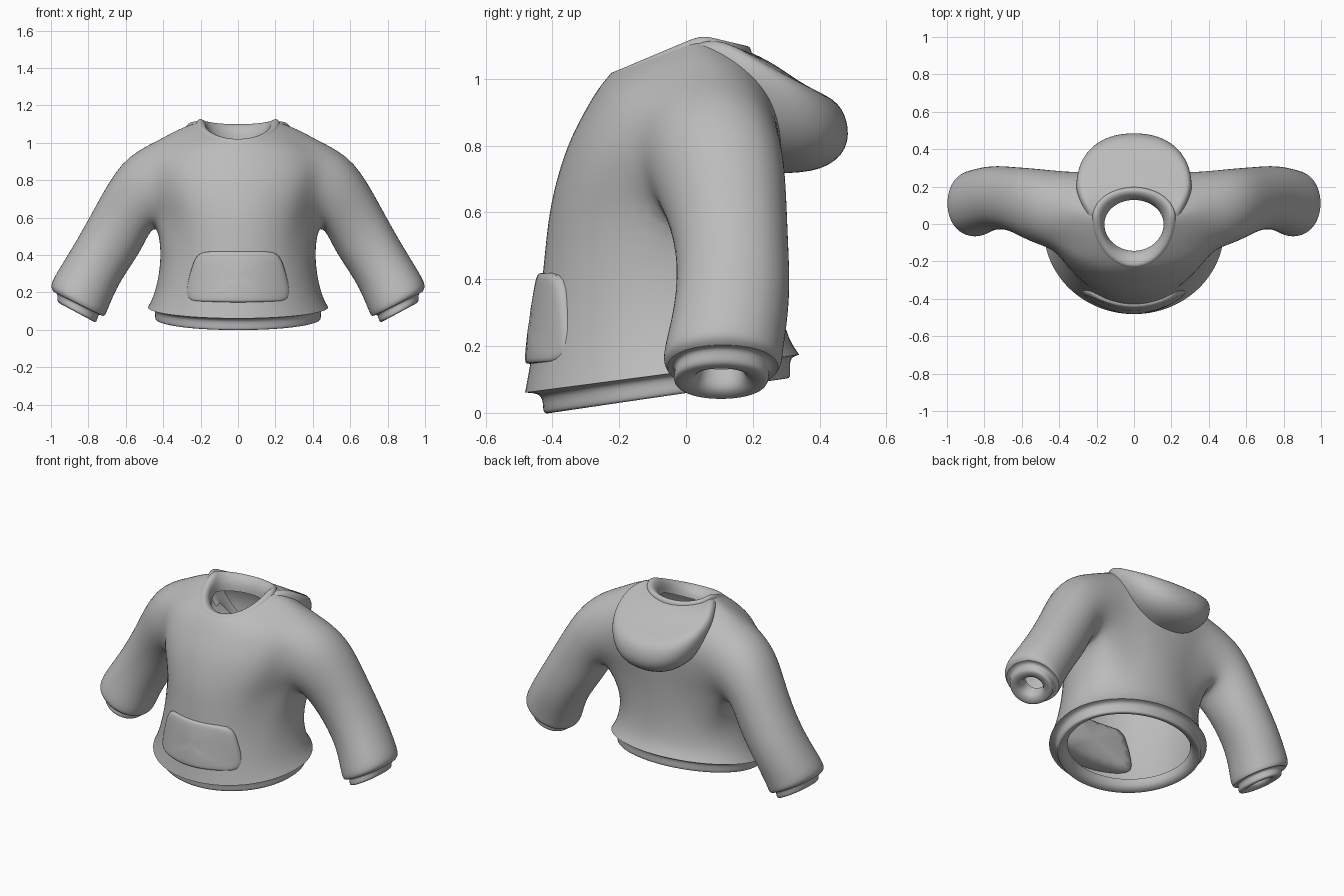
import bpy, bmesh
from math import sin, cos, pi, atan2, sqrt, copysign
from mathutils import Vector

cube = bpy.data.objects.get("Cube")
if cube:
    bpy.data.objects.remove(cube, do_unlink=True)

fabric = bpy.data.materials.new("grey_fabric")
fabric.use_nodes = True
GREY = (0.5, 0.5, 0.5, 1)
fabric.diffuse_color = GREY
fabric.node_tree.nodes["Principled BSDF"].inputs["Base Color"].default_value = GREY

N = 24  # columns around the body, counted from the front centre


def finish(name, bm, levels=2):
    bmesh.ops.recalc_face_normals(bm, faces=bm.faces)
    mesh = bpy.data.meshes.new(name)
    bm.to_mesh(mesh)
    bm.free()
    for p in mesh.polygons:
        p.use_smooth = True
    mesh.materials.append(fabric)
    ob = bpy.data.objects.new(name, mesh)
    bpy.context.collection.objects.link(ob)
    sub = ob.modifiers.new("Subdivision", 'SUBSURF')
    sub.levels = sub.render_levels = levels


def skin(bm, rings, closed=True):
    """Join successive rings of vertices with quads."""
    for a, b in zip(rings, rings[1:]):
        n = len(a)
        for i in range(n if closed else n - 1):
            j = (i + 1) % n
            bm.faces.new((a[i], a[j], b[j], b[i]))


def soft(v, p):
    return copysign(abs(v) ** p, v) if abs(v) > 1e-6 else 0.0


def body_ring(bm, row, cols=range(N), power=1.0):
    """Row: half width, y of widest point, front y, back y, z at front, side, back.
    A power under one makes the back fuller."""
    w, yc, yf, yb, zf, zs, zb = row
    ring = []
    for i in cols:
        s, c = sin(2 * pi * i / N), cos(2 * pi * i / N)
        if c < 0:
            s, c = soft(s, power), soft(c, power)
        y = yc + (yf - yc) * c if c > 0 else yc - (yb - yc) * c
        z = zs + (zf - zs) * c if c > 0 else zs - (zb - zs) * c
        ring.append(bm.verts.new((w * s, y, z)))
    return ring


def sleeve_ring(bm, row, side, angles):
    """Row: inner x, z, outer x, z, centre y, half depth."""
    xi, zi, xo, zo, cy, ry = row
    mid = Vector(((xi + xo) / 2, cy, (zi + zo) / 2))
    up = Vector(((xo - xi) / 2, 0, (zo - zi) / 2))
    ring = []
    for a in angles:
        p = mid + up * sin(a) + Vector((0, ry * cos(a), 0))
        ring.append(bm.verts.new((p.x * side, p.y, p.z)))
    return ring


# Torso and sleeves as one continuous shell
HEM = (.487, -.03, -.487, .343, .06, .12, .175)
TORSO = [
    HEM,
    (.447, -.03, -.468, .30, .16, .19, .235),
    (.41, 0, -.435, .28, .38, .38, .38),
    (.42, .02, -.42, .285, .57, .57, .57),
    (.47, .04, -.395, .295, .69, .69, .69),
    (.50, .06, -.36, .305, .80, .80, .80),
    (.50, .08, -.32, .30, .88, .90, .88),
    (.45, .08, -.28, .265, .95, 1.01, .97),
    (.32, .06, -.25, .22, .99, 1.08, 1.04),
    (.215, .03, -.232, .19, 1.01, 1.115, 1.085),
]
SLEEVE = [
    (.475, .515, .625, .92, .10, .205),
    (.52, .41, .77, .65, .138, .172),
    (.635, .25, .887, .44, .145, .175),
    (.69, .115, 1.0, .265, .112, .184),
    (.705, .08, 1.003, .225, .11, .184),
    (.715, .07, .99, .205, .11, .172),
]
C0, C1, R0, R1 = 4, 9, 3, 7  # armhole columns and rows
hole = [(c, R0) for c in range(C0, C1)] + [(C1, r) for r in range(R0, R1)]
hole += [(c, R1) for c in range(C1, C0, -1)] + [(C0, r) for r in range(R1, R0, -1)]
ANGLES = [atan2((r - (R0 + R1) / 2) / (R1 - R0), (c - (C0 + C1) / 2) / (C1 - C0))
          for c, r in hole]

bm = bmesh.new()
grid = [body_ring(bm, row, power=.88 if r > R0 else 1) for r, row in enumerate(TORSO)]
skin(bm, grid)
for side in (1, -1):
    inside = [grid[r][(side * c) % N] for r in range(R0 + 1, R1) for c in range(C0 + 1, C1)]
    bmesh.ops.delete(bm, geom=inside, context='VERTS')
    armhole = [grid[r][(side * c) % N] for c, r in hole]
    for v, a in zip(armhole, ANGLES):  # round the armhole off on the body surface
        y, z = .075 + .215 * cos(a), .785 + .225 * sin(a)
        x = (.48 - .9 * (z - .8) ** 2) * sqrt(1 - ((y - .06) / .42) ** 2)
        v.co = (side * x, y, z)
    skin(bm, [armhole] + [sleeve_ring(bm, row, side, ANGLES) for row in SLEEVE])
finish("torso_and_sleeves", bm)

# Cuffs, set into the sleeve ends and rolled inwards
CUFF = [
    SLEEVE[-1],
    (.745, .085, .965, .195, .11, .142),
    (.75, .045, .97, .16, .105, .15),
    (.765, .035, .96, .14, .105, .14),
    (.81, .07, .91, .125, .105, .07),
    (.78, .13, .88, .185, .105, .065),
]
for side, label in ((1, "left"), (-1, "right")):
    bm = bmesh.new()
    skin(bm, [sleeve_ring(bm, row, side, ANGLES) for row in CUFF])
    finish(label + "_cuff", bm)

# Hem band below the body
BAND = [
    HEM,
    (.445, -.03, -.43, .31, .058, .115, .165),
    (.452, -.03, -.435, .32, .0, .058, .108),
    (.435, -.03, -.42, .305, -.005, .052, .10),
    (.395, -.03, -.38, .265, .01, .065, .115),
    (.385, -.03, -.37, .255, .06, .11, .16),
]
bm = bmesh.new()
skin(bm, [body_ring(bm, row) for row in BAND])
finish("hem_band", bm)

# Collar rolled over the neckline
COLLAR = [
    (.23, .03, -.238, .20, 1.0, 1.10, 1.07),
    (.218, .05, -.23, .195, 1.02, 1.135, 1.10),
    (.185, .04, -.20, .165, 1.02, 1.13, 1.10),
    (.165, .0, -.155, .135, .995, 1.08, 1.06),
    (.16, .0, -.145, .13, .96, 1.03, 1.01),
]
bm = bmesh.new()
skin(bm, [body_ring(bm, row) for row in COLLAR])
finish("collar", bm)

# Hood hanging down the back, its upper face slightly hollow
HOOD = [
    (.21, .06, -.08, .18, 1.07, 1.115, 1.085),
    (.25, .10, -.10, .26, 1.07, 1.122, 1.05),
    (.285, .15, -.08, .36, 1.06, 1.095, .975),
    (.305, .19, -.05, .45, 1.03, 1.06, .94),
    (.315, .20, -.03, .488, .99, 1.01, .88),
    (.30, .19, -.02, .492, .95, .95, .785),
    (.27, .16, 0, .41, .92, .91, .72),
    (.22, .13, 0, .28, .90, .90, .715),
]
bm = bmesh.new()
skin(bm, [body_ring(bm, row, range(4, N - 3), .88) for row in HOOD], closed=False)
finish("hood", bm)

# Front pocket, a padded patch with a flat back, curved to follow the body
half = [(0, .42), (.1, .42), (.2, .42), (.235, .38), (.26, .29),
        (.285, .19), (.265, .152), (.2, .15), (.1, .147), (0, .145)]
outline = half + [(-x, z) for x, z in half[-2:0:-1]]
MID = .28


def pocket_ring(bm, scale, lift):
    ring = []
    for x, z in outline:
        x, z = x * scale, MID + (z - MID) * scale
        front = -.468 + (z - .15) * .14
        ring.append(bm.verts.new((x, front * sqrt(1 - (x / .43) ** 2) - lift, z)))
    return ring


bm = bmesh.new()
rings = [pocket_ring(bm, s, l) for s, l in
         ((1, 0), (1, .0), (.985, .014), (.93, .02), (.6, .02), (.3, .02))]
for v in rings[0]:
    v.co.y = -.335
skin(bm, rings)
bm.faces.new(rings[0])
centre = bm.verts.new((0, -.47, MID))
for i, v in enumerate(rings[-1]):
    bm.faces.new((v, rings[-1][(i + 1) % len(outline)], centre))
finish("front_pocket", bm, 1)
